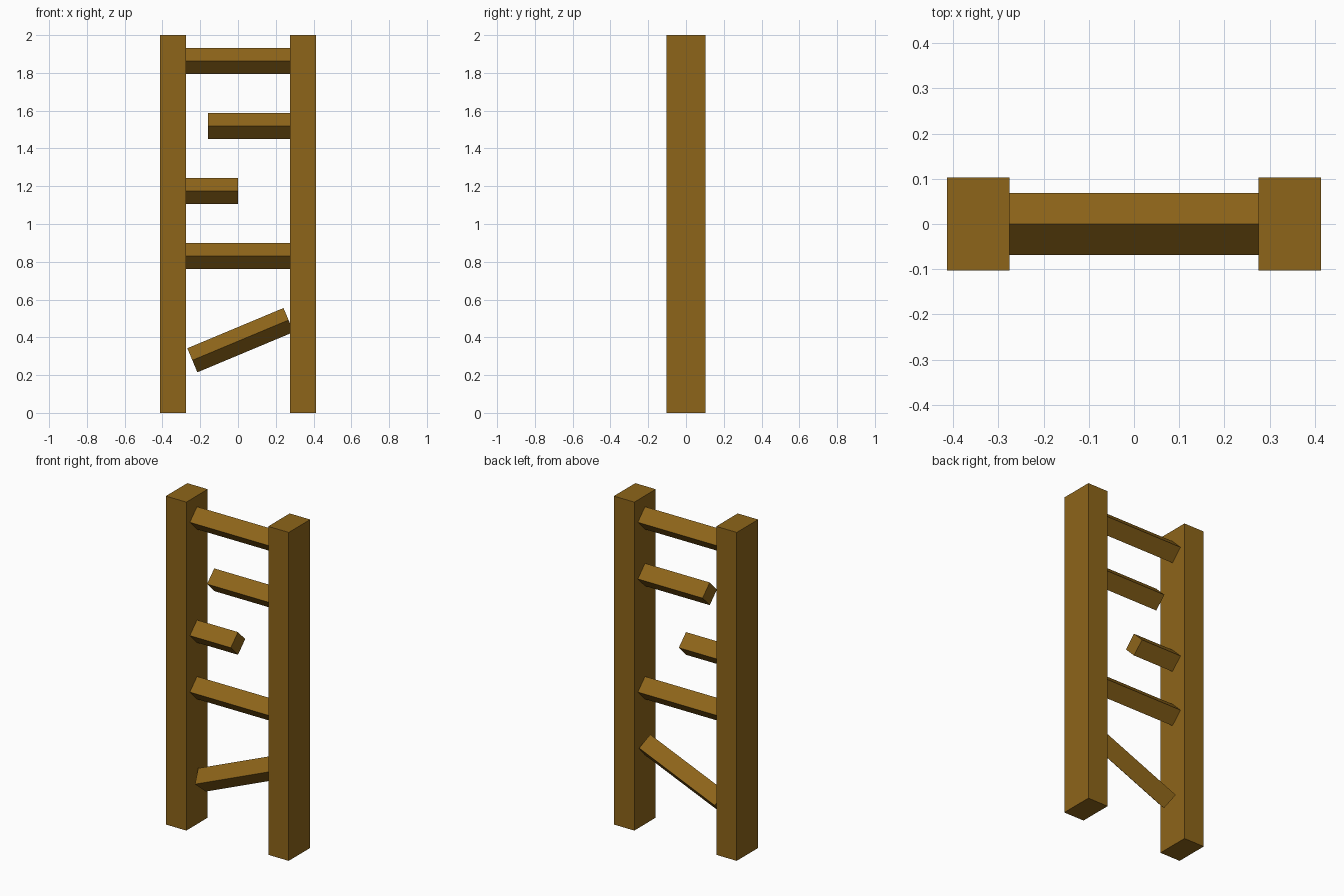
import bpy
import math

if "Cube" in bpy.data.objects:
    bpy.data.objects.remove(bpy.data.objects["Cube"])

wood = bpy.data.materials.new("brown_wood")
wood.diffuse_color = (0.27, 0.13, 0.01, 1)
wood.use_nodes = True
wood.node_tree.nodes["Principled BSDF"].inputs["Base Color"].default_value = wood.diffuse_color


def beam(name, center, size, rotation=(0, 0, 0)):
    """Box with its size baked into the mesh."""
    bpy.ops.mesh.primitive_cube_add(size=1, location=center)
    obj = bpy.context.object
    obj.name = name
    obj.scale = size
    bpy.ops.object.transform_apply(location=False, rotation=False, scale=True)
    obj.rotation_euler = rotation
    obj.data.materials.append(wood)
    return obj


INNER = 0.276            # inner face of each post
POST_W, POST_D, HEIGHT = 0.138, 0.206, 2.0
RUNG = 0.138 / math.sqrt(2)   # square rung set on its corner
TURN = math.radians(45)

# Side posts
for side, sx in (("left", -1), ("right", 1)):
    beam(side + "_post", (sx * (INNER + POST_W / 2), 0, HEIGHT / 2),
         (POST_W, POST_D, HEIGHT))

# Level rungs: two whole, two snapped short
for name, x0, x1, z in (("top_rung", -INNER, INNER, 1.864),
                        ("broken_right_rung", -0.16, INNER, 1.519),
                        ("broken_left_rung", -INNER, 0.0, 1.174),
                        ("lower_rung", -INNER, INNER, 0.83)):
    beam(name, ((x0 + x1) / 2, 0, z), (x1 - x0, RUNG, RUNG), (TURN, 0, 0))

# Bottom rung, loose at the left end and hanging down
beam("fallen_rung", (0.013, 0, 0.385), (2 * INNER, RUNG, RUNG),
     (TURN, math.radians(-22.7), 0))
